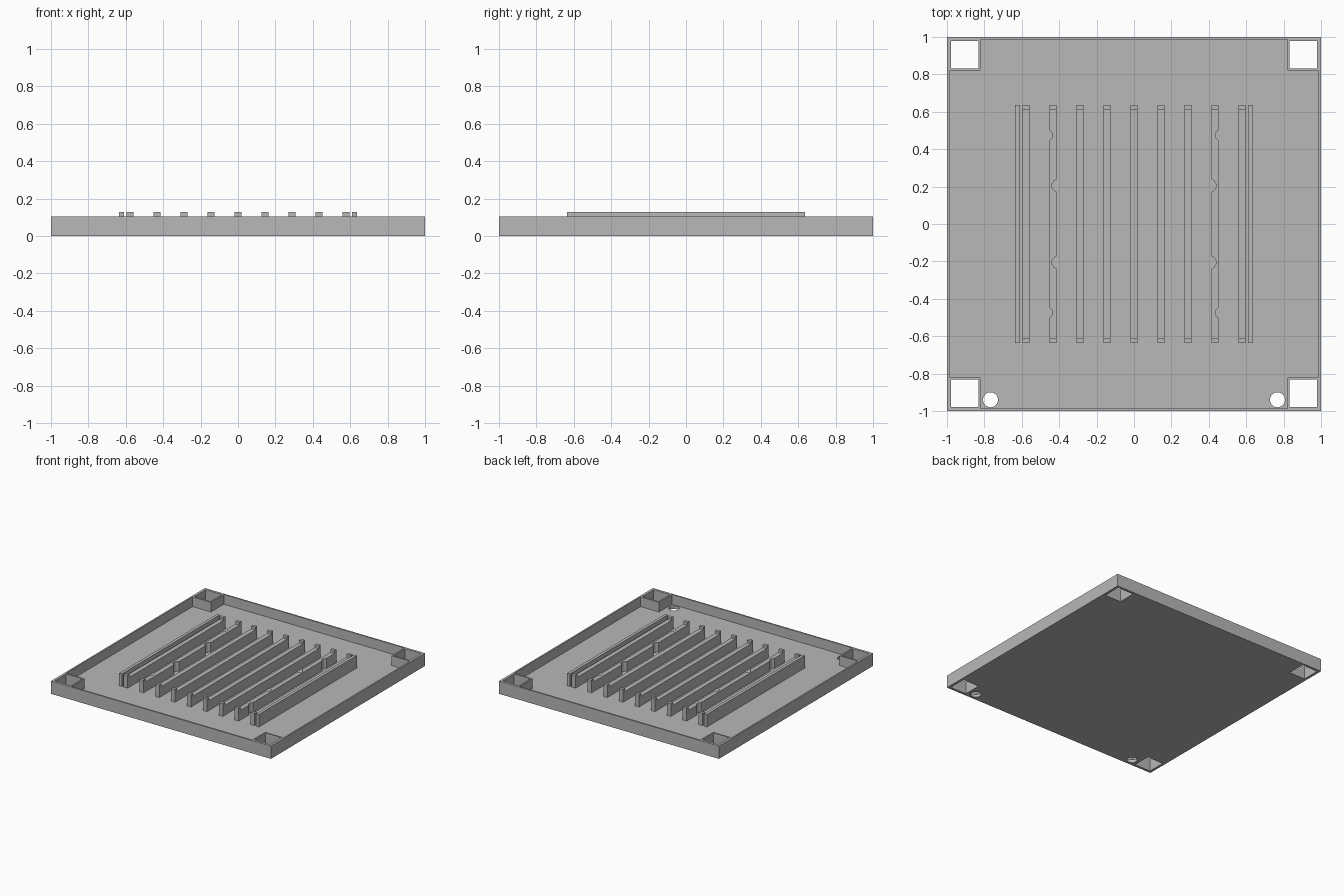
import bpy, bmesh, math
from mathutils import Vector

if "Cube" in bpy.data.objects:
    bpy.data.objects.remove(bpy.data.objects["Cube"])

FLOOR, RIM, TOP, BAR = 0.025, 0.105, 0.128, 0.105

grey = bpy.data.materials.new("plain_grey")
grey.diffuse_color = (0.48, 0.48, 0.48, 1)
grey.use_nodes = True
grey.node_tree.nodes["Principled BSDF"].inputs["Base Color"].default_value = grey.diffuse_color


def prism(name, points, depth):
    """Extrude a flat 3D outline along a vector."""
    bm = bmesh.new()
    face = bm.faces.new([bm.verts.new(p) for p in points])
    ext = bmesh.ops.extrude_face_region(bm, geom=[face], use_keep_orig=True)
    verts = [g for g in ext["geom"] if isinstance(g, bmesh.types.BMVert)]
    bmesh.ops.translate(bm, verts=verts, vec=Vector(depth))
    bmesh.ops.recalc_face_normals(bm, faces=bm.faces)
    mesh = bpy.data.meshes.new(name)
    bm.to_mesh(mesh)
    bm.free()
    mesh.materials.append(grey)
    ob = bpy.data.objects.new(name, mesh)
    bpy.context.collection.objects.link(ob)
    return ob


def box(name, x0, x1, y0, y1, z0, z1):
    return prism(name, [(x0, y0, z0), (x1, y0, z0), (x1, y1, z0), (x0, y1, z0)], (0, 0, z1 - z0))


def cylinder(name, x, y, r, z0, z1, n=32):
    ring = [(x + r * math.cos(math.tau * i / n), y + r * math.sin(math.tau * i / n), z0) for i in range(n)]
    return prism(name, ring, (0, 0, z1 - z0))


def cut(target, cutters):
    """Subtract the cutters, bake the result and remove them."""
    for c in cutters:
        c.hide_render = True
        mod = target.modifiers.new("cut", "BOOLEAN")
        mod.operation, mod.solver, mod.object = "DIFFERENCE", "EXACT", c
    dg = bpy.context.evaluated_depsgraph_get()
    mesh = bpy.data.meshes.new_from_object(target.evaluated_get(dg))
    target.modifiers.clear()
    target.data = mesh
    for c in cutters:
        bpy.data.objects.remove(c)


def smooth(ob):
    bpy.ops.object.select_all(action="DESELECT")
    ob.select_set(True)
    bpy.context.view_layer.objects.active = ob
    bpy.ops.object.shade_smooth_by_angle(angle=math.radians(30))


# Tray with a cross-shaped cavity that leaves a socket block in each corner
tray = box("tray", -1, 1, -1, 1, 0, RIM)
a, b = 0.987, 0.82
quarter = [(a, b), (b, b), (b, a)]
cross = []
for k in range(4):
    c, s = round(math.cos(k * math.pi / 2)), round(math.sin(k * math.pi / 2))
    cross += [(x * c - y * s, x * s + y * c, FLOOR) for x, y in quarter]
cutters = [prism("cavity", cross, (0, 0, 0.3))]

# Square corner sockets and two round holes through the floor
for sx in (-1, 1):
    for sy in (-1, 1):
        xs, ys = sorted((sx * 0.832, sx * 0.979)), sorted((sy * 0.832, sy * 0.979))
        cutters.append(box("socket", *xs, *ys, -0.1, 0.3))
    cutters.append(cylinder("hole", sx * 0.767, -0.94, 0.04, -0.1, 0.3))
cut(tray, cutters)
smooth(tray)

# Support bars with raised stops at both ends
L, STOP, HW = 0.635, 0.61, 0.0185
Z0 = FLOOR - 0.005
side = [(-L, Z0), (L, Z0), (L, TOP), (STOP, TOP), (STOP, BAR), (-STOP, BAR), (-STOP, TOP), (-L, TOP)]
for i in range(-4, 5):
    x = i * 0.1443
    bar = prism("support_bar", [(x - HW, y, z) for y, z in side], (2 * HW, 0, 0))
    # Scalloped notches on the inner and outer faces of one bar per side
    if abs(i) == 3:
        s = 1 if i > 0 else -1
        notches = []
        for sy in (-1, 1):
            notches.append(cylinder("inner_notch", x - s * 0.028, sy * 0.205, 0.034, FLOOR, 0.3))
            notches.append(cylinder("outer_notch", x + s * 0.033, sy * 0.475, 0.03, FLOOR, 0.3))
        cut(bar, notches)
        smooth(bar)

# Thin side rails
for s in (-1, 1):
    box("side_rail", *sorted((s * 0.61, s * 0.635)), -L, L, Z0, TOP)
